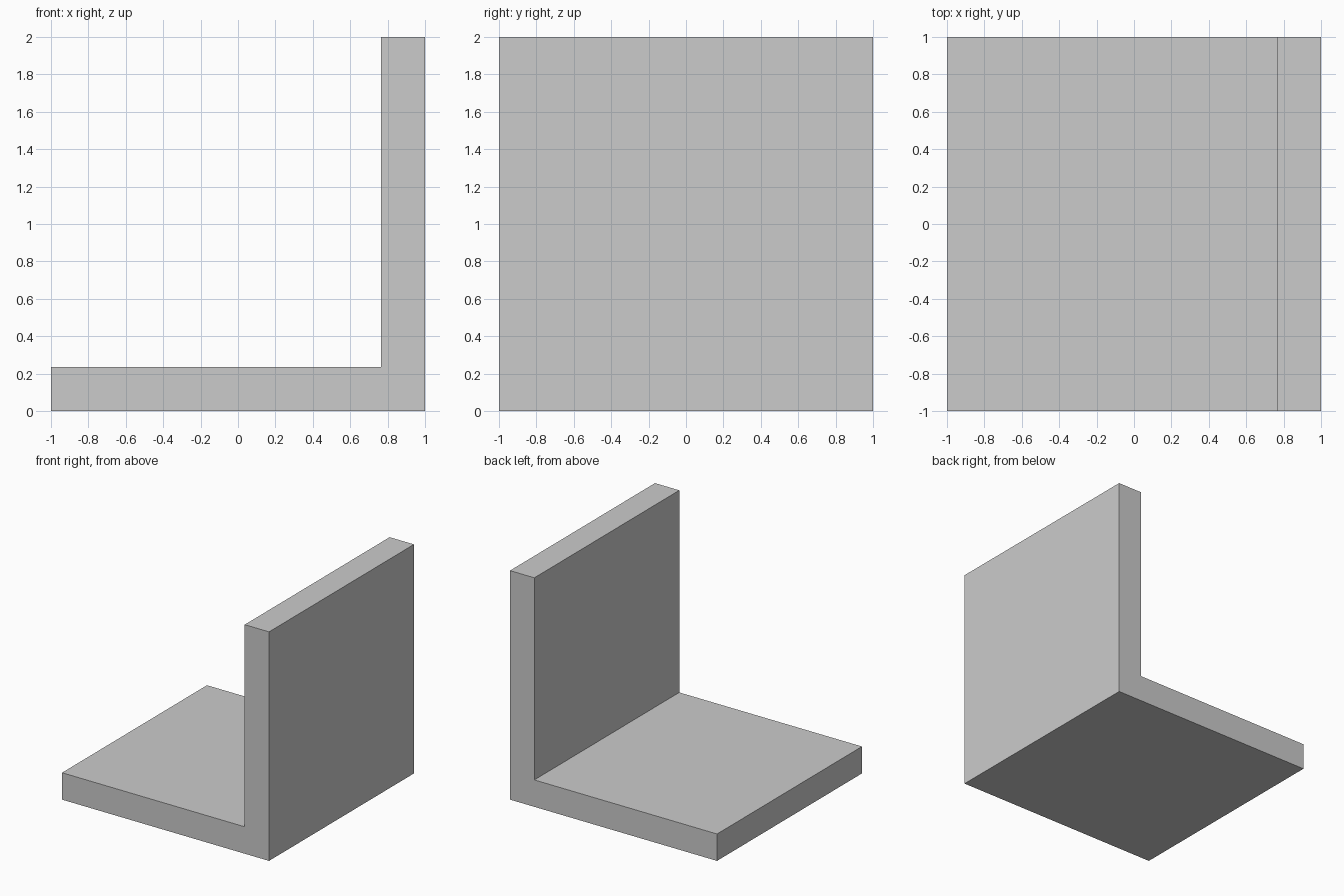
import bpy
import bmesh

if "Cube" in bpy.data.objects:
    bpy.data.objects.remove(bpy.data.objects["Cube"])

T = 0.235  # plate thickness

# L-shaped bracket: side profile (x, z) extruded along y
profile = [(-1, 0), (1, 0), (1, 2), (1 - T, 2), (1 - T, T), (-1, T)]

bm = bmesh.new()
face = bm.faces.new([bm.verts.new((x, -1, z)) for x, z in profile])
ext = bmesh.ops.extrude_face_region(bm, geom=[face], use_keep_orig=True)
moved = [g for g in ext["geom"] if isinstance(g, bmesh.types.BMVert)]
bmesh.ops.translate(bm, verts=moved, vec=(0, 2, 0))
bmesh.ops.recalc_face_normals(bm, faces=bm.faces)

mesh = bpy.data.meshes.new("angle_bracket")
bm.to_mesh(mesh)
bm.free()
bpy.context.collection.objects.link(bpy.data.objects.new("angle_bracket", mesh))
